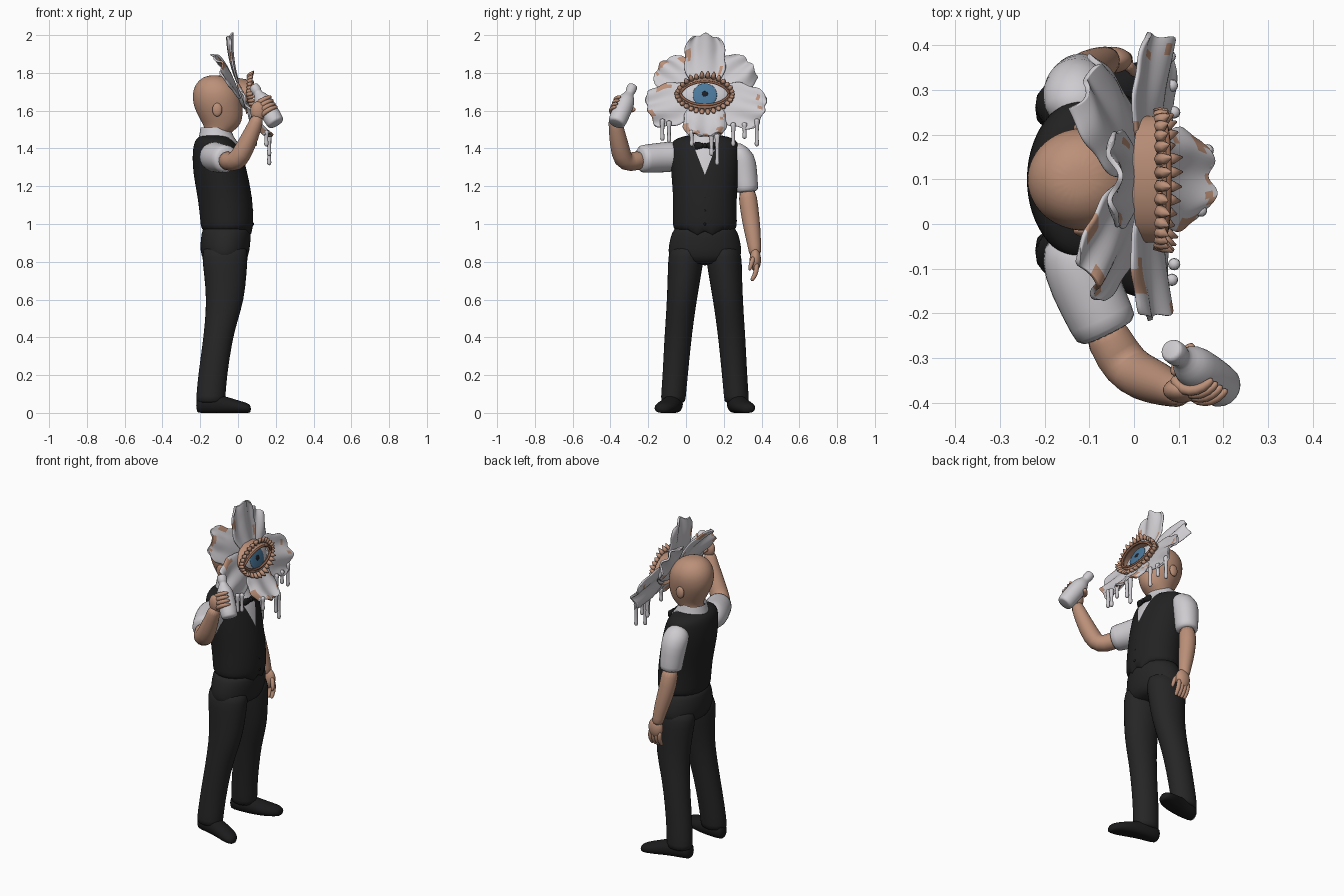
import bpy, bmesh, math, random
from mathutils import Vector, Matrix, noise

random.seed(4)
if "Cube" in bpy.data.objects:
    bpy.data.objects.remove(bpy.data.objects["Cube"])


def material(name, r, g, b):
    m = bpy.data.materials.new(name)
    m.use_nodes = True
    m.diffuse_color = (r, g, b, 1)
    m.node_tree.nodes["Principled BSDF"].inputs["Base Color"].default_value = (r, g, b, 1)
    return m


SKIN = material("skin", .50, .28, .19)
WHITE = material("white", .62, .60, .63)
VEST = material("vest_black", .016, .016, .017)
TROUSER = material("trouser_black", .019, .019, .019)
SHOE = material("shoe_black", .011, .011, .012)
BLUE = material("iris_blue", .07, .19, .33)
DARK = material("pupil_dark", .012, .014, .02)
BROWN = material("lid_brown", .27, .12, .07)
MID = .10   # y of the body's middle plane


def finish(name, bm, mats, subsurf=1):
    bmesh.ops.recalc_face_normals(bm, faces=bm.faces)
    me = bpy.data.meshes.new(name)
    bm.to_mesh(me)
    bm.free()
    ob = bpy.data.objects.new(name, me)
    bpy.context.collection.objects.link(ob)
    for m in mats:
        me.materials.append(m)
    me.shade_smooth()
    if subsurf:
        mod = ob.modifiers.new("smooth", 'SUBSURF')
        mod.levels = mod.render_levels = subsurf
    return ob


def loft(name, rings, mat, along=None, sides=16, subsurf=1, caps=True):
    """Skin elliptical rings (x, y, z, ra[, rb]) along a path or a fixed axis."""
    bm = bmesh.new()
    pts = [Vector(r[:3]) for r in rings]
    ref, loops = None, []
    for i, r in enumerate(rings):
        t = along or (pts[min(i + 1, len(pts) - 1)] - pts[max(i - 1, 0)])
        t = Vector(t).normalized()
        if ref is None:
            ref = Vector((0, 1, 0)) if abs(t.x) > .8 else Vector((1, 0, 0))
        ref = (ref - t * ref.dot(t)).normalized()
        other = t.cross(ref)
        angles = [math.tau * k / sides for k in range(sides)]
        loops.append([bm.verts.new(pts[i] + ref * r[3] * math.cos(a) + other * r[-1] * math.sin(a))
                      for a in angles])
    for lo, hi in zip(loops, loops[1:]):
        for k in range(sides):
            n = (k + 1) % sides
            bm.faces.new((lo[k], lo[n], hi[n], hi[k]))
    if caps:
        bm.faces.new(loops[0])
        bm.faces.new(loops[-1])
    return finish(name, bm, [mat], subsurf)


def ball(name, loc, radii, mat, frame=Matrix()):
    bm = bmesh.new()
    bmesh.ops.create_uvsphere(bm, u_segments=28, v_segments=16, radius=1)
    bm.transform(frame @ Matrix.Translation(loc) @ Matrix.Diagonal((*radii, 1)))
    return finish(name, bm, [mat], 0)


UP = (0, 0, 1)

# Vest with a shirt front cut into it
vest = loft("vest", [(-.06, MID, .95, .135, .168), (-.057, MID, 1.0, .142, .172),
                     (-.067, MID, 1.13, .145, .168), (-.09, MID, 1.25, .146, .178),
                     (-.105, MID, 1.34, .138, .185), (-.115, MID, 1.41, .124, .184),
                     (-.125, MID, 1.452, .1, .168), (-.125, MID, 1.475, .06, .07)],
            VEST, UP, 24, 2)
bpy.context.view_layer.objects.active = vest
bpy.ops.object.modifier_apply(modifier="smooth")
vest.data.materials.append(WHITE)
bm = bmesh.new()
bm.from_mesh(vest.data)
for s in (-1, 1):
    bmesh.ops.bisect_plane(bm, geom=bm.verts[:] + bm.edges[:] + bm.faces[:],
                           plane_co=(0, MID, 1.26), plane_no=(0, s, -.39))
for f in bm.faces:
    c = f.calc_center_median()
    if c.x > -.1 and abs(c.y - MID) < (c.z - 1.26) * .39:
        f.material_index = 1
for v in bm.verts:      # two hem points
    if v.co.z < .98 and v.co.x > .03:
        v.co.z -= .03 * max(0, 1 - abs(abs(v.co.y - MID) - .04) / .05)
bm.to_mesh(vest.data)
bm.free()
for i, (x, z) in enumerate([(.055, 1.21), (.067, 1.14), (.075, 1.07), (.079, 1.0)]):
    ball(f"vest_button_{i}", (x, MID, z), (.006, .007, .007), SHOE)

# Collar and bow tie
loft("collar", [(-.105, MID, 1.42, .115, .11), (-.115, MID, 1.46, .094, .09),
                (-.12, MID, 1.51, .08, .078)], WHITE, UP, caps=False)
for s in (-1, 1):
    loft("bow_tie_wing", [(.012, MID, 1.415, .012), (.012, MID + s * .025, 1.415, .018),
                          (.008, MID + s * .06, 1.415, .012, .03)], SHOE, (0, s, 0), 8)
ball("bow_tie_knot", (.015, MID, 1.415), (.014, .013, .014), SHOE)

# Trousers and shoes
loft("trouser_hips", [(-.06, MID, 1.0, .125, .155), (-.062, MID, .95, .132, .178), (-.068, MID, .89, .134, .193),
                      (-.07, MID, .83, .127, .198), (-.068, MID, .78, .1, .16)], TROUSER, UP, 24)
for s, side in ((-1, "right"), (1, "left")):
    legs = [(-.066, .09, .9, .115, .085), (-.07, .1, .83, .125, .098), (-.067, .107, .74, .115, .091),
            (-.067, .122, .6, .102, .081), (-.09, .134, .48, .087, .076), (-.108, .144, .38, .079, .073),
            (-.135, .157, .2, .078, .068), (-.145, .168, .07, .079, .067), (-.145, .168, .05, .077, .065)]
    loft(side + "_trouser_leg", [(x, MID + s * d, z, a, b) for x, d, z, a, b in legs], TROUSER, UP)
    foot = [(-.222, .160, .04, .03, .04), (-.20, .162, .045, .048, .05), (-.13, .168, .047, .052, .057),
            (-.06, .184, .038, .056, .049), (.0, .205, .03, .06, .037), (.045, .222, .025, .049, .03),
            (.07, .23, .02, .024, .02)]
    shoe = loft(side + "_shoe", [(x, MID + s * d, z, a, b) for x, d, z, a, b in foot], SHOE, (1, 0, 0))
    for v in shoe.data.vertices:
        v.co.z = max(v.co.z, 0)

# Head and ears
loft("head", [(-.12, MID, 1.43, .065, .065), (-.115, MID, 1.48, .068, .067), (-.085, MID, 1.51, .09, .076),
              (-.09, MID, 1.56, .117, .095), (-.105, MID, 1.62, .13, .112), (-.11, MID, 1.67, .133, .119),
              (-.115, MID, 1.72, .122, .113), (-.122, MID, 1.765, .085, .083), (-.125, MID, 1.788, .035, .035)],
     SKIN, UP, 20, 2)
for s in (-1, 1):
    ball("ear", (-.11, MID + s * .115, 1.605), (.026, .014, .036), SKIN)

# Left arm, hanging
loft("left_sleeve", [(-.125, .23, 1.365, .06), (-.13, .27, 1.37, .074), (-.13, .296, 1.345, .078),
                     (-.125, .308, 1.27, .071), (-.12, .318, 1.19, .066), (-.12, .32, 1.165, .064)], WHITE)
loft("left_forearm", [(-.12, .32, 1.2, .05), (-.115, .335, 1.08, .05), (-.085, .352, .96, .045),
                      (-.065, .364, .87, .034), (-.06, .367, .83, .033)], SKIN)
ball("left_palm", (-.05, .367, .81), (.046, .03, .06), SKIN)
for i in range(4):
    x = -.083 + i * .021
    loft(f"left_finger_{i}", [(x, .374, .8, .015), (x + .004, .374, .75, .015),
                              (x + .006, .357, .715, .013), (x + .006, .345, .698, .009)], SKIN, sides=8)
loft("left_thumb", [(-.02, .36, .83, .015), (.0, .345, .79, .014), (.0, .335, .75, .01)], SKIN, sides=8)

# Right arm, raised
loft("right_sleeve", [(-.13, -.02, 1.355, .065), (-.13, -.07, 1.357, .083), (-.113, -.13, 1.352, .081),
                      (-.07, -.22, 1.345, .076), (-.055, -.25, 1.343, .074)], WHITE)
loft("right_forearm", [(-.08, -.21, 1.345, .05), (-.035, -.3, 1.325, .054), (.0, -.335, 1.335, .055),
                       (.045, -.354, 1.42, .051), (.085, -.37, 1.51, .04), (.11, -.38, 1.58, .034)], SKIN)

# Bottle and the hand gripping it
base, top = Vector((.203, -.37, 1.53)), Vector((.08, -.28, 1.735))
axis = (top - base).normalized()
profile = [(0, .04), (.005, .049), (.06, .051), (.14, .051), (.17, .041), (.195, .024), (.21, .023),
           (.213, .028), (.248, .028), (.253, .022)]
loft("bottle", [(*(base + axis * t), r) for t, r in profile], WHITE, axis)
out = Vector((0, -1, 0))
out = (out - axis * out.dot(axis)).normalized()
palm_dir = -axis.cross(out)


def grip(t, deg, radius):
    a = math.radians(deg)
    return base + axis * t + (out * math.cos(a) + palm_dir * math.sin(a)) * radius


ball("right_palm", grip(.1, 50, .062), (.042, .028, .052), SKIN)
for i in range(4):
    loft(f"right_finger_{i}", [(*grip(.07 + i * .022, d, .058), r) for d, r in
                               ((70, .013), (35, .014), (0, .014), (-35, .012), (-65, .008))], SKIN, sides=8)
loft("right_thumb", [(*grip(.13, d, .058), .013) for d in (70, 105, 140, 165)], SKIN, sides=8)


def face_frame(x, z, degrees):
    """Axes across, up the tilted face, and out along its normal."""
    sn, cs = math.sin(math.radians(degrees)), math.cos(math.radians(degrees))
    return Matrix(((0, -sn, cs, x), (1, 0, 0, MID), (0, cs, sn, z), (0, 0, 0, 1)))


FLOWER = face_frame(.035, 1.685, 21)
EYE = face_frame(.03, 1.68, 14)


def petal(name, deg, reach, half_width, lift, cup, bare):
    """A broad, ruffled petal with bare patches near its rim."""
    bm = bmesh.new()
    rows, cols, start = 14, 14, .05
    grid = []
    for i in range(rows + 1):
        u = math.sin(i / rows * math.pi / 2)
        w = half_width * (max(0, 1 - abs((u - .58) / .62) ** 2.6) ** .5)
        row = []
        for j in range(cols + 1):
            v = 2 * j / cols - 1
            ruffle = math.sin(v * 6 + deg) * .014 * u
            notch = math.sin(v * 9 + deg) * .007 * u
            r = start + (reach - start) * u - .025 * v * v * u + notch
            depth = lift + cup * u * u - .025 * v * v * u + ruffle
            row.append(bm.verts.new((r, w * v * (1 + .05 * math.sin(u * 14 + deg)), depth)))
        grid.append(row)
    for i in range(rows):
        for j in range(cols):
            f = bm.faces.new((grid[i][j], grid[i + 1][j], grid[i + 1][j + 1], grid[i][j + 1]))
            c = f.calc_center_median()
            rim = i > rows - 7 or j in (0, 1, cols - 2, cols - 1)
            if rim and noise.noise(c * 16 + Vector((deg, 0, 0)) * .37) > bare:
                f.material_index = 1
    bm.transform(FLOWER @ Matrix.Rotation(math.radians(deg), 4, 'Z'))
    ob = finish(name, bm, [WHITE, SKIN], 0)
    solid = ob.modifiers.new("thickness", 'SOLIDIFY')
    solid.thickness, solid.offset = .012, 0
    sub = ob.modifiers.new("smooth", 'SUBSURF')
    sub.levels = sub.render_levels = 1


petal("petal_top", 90, .325, .11, -.01, .055, .36)
petal("petal_upper_left", 42, .315, .115, -.03, -.03, .42)
petal("petal_lower_left", -17, .33, .125, -.01, .015, .4)
petal("petal_bottom", -90, .255, .115, -.005, .06, .25)
petal("petal_lower_right", 195, .315, .12, -.01, .01, .36)
petal("petal_upper_right", 140, .305, .115, -.03, -.03, .38)

# Drips hanging off the lower petals: x, y, top, bottom
drips = [(.085, -.125, 1.56, 1.44), (.09, -.09, 1.55, 1.43), (.15, .03, 1.5, 1.41), (.165, .135, 1.48, 1.36),
         (.165, .165, 1.48, 1.31), (.09, .25, 1.54, 1.41), (.085, .31, 1.54, 1.45), (.08, .375, 1.56, 1.41)]
for i, (x, y, z, low) in enumerate(drips):
    loft(f"drip_{i}", [(x, y, z, .02), (x, y, z - .03, .012), (x, y, low + .035, .009),
                       (x, y, low + .012, .015), (x, y, low, .007)], WHITE, UP, 8)

# Eye with iris and pupil
ball("eyeball", (0, 0, 0), (.128, .078, .032), WHITE, EYE)
ball("iris", (0, -.004, .029), (.064, .064, .008), BLUE, EYE)
ball("pupil", (0, 0, .036), (.016, .015, .004), DARK, EYE)


def almond(t, grow, c):
    """A point on the lid outline; the upper lid juts forward as a brow."""
    s = math.sin(t)
    return Vector((.128 * math.cos(t) * grow, .06 * s * abs(s) ** .3 * grow, c + .03 * max(0, s)))


# Eyelid ring, its inner rim and the ragged fringe
bm = bmesh.new()
steps, loops = 48, []
for k in range(steps):
    t = math.tau * k / steps
    rim = Vector((.142 * math.cos(t), .1 * math.sin(t), -.01))
    loops.append([bm.verts.new(EYE @ p) for p in
                  (almond(t, .97, .024), almond(t, 1.08, .04), almond(t, 1.12, .034).lerp(rim, .5), rim)])
for a, b in zip(loops, loops[1:] + loops[:1]):
    for j in range(3):
        bm.faces.new((a[j], b[j], b[j + 1], a[j + 1]))
finish("eyelids", bm, [SKIN])
rim_path = [EYE @ almond(math.tau * k / 40, 1.0, .034) for k in range(41)]
loft("eyelid_rim", [(*p, .007) for p in rim_path], BROWN, sides=6, subsurf=0)
for k in range(30):
    t = math.tau * k / 30
    a = almond(t, 1.12, .02) + Vector((0, .022 * math.sin(t), 0))
    away = Vector((.35 * math.cos(t), .55 * math.sin(t), .7)).normalized()
    tip = a + away * random.uniform(.025, .045)
    loft(f"fringe_{k}", [(*(EYE @ p), r) for p, r in ((a, .016), (a.lerp(tip, .5), .012), (tip, .002))],
         SKIN, sides=6, subsurf=0)
